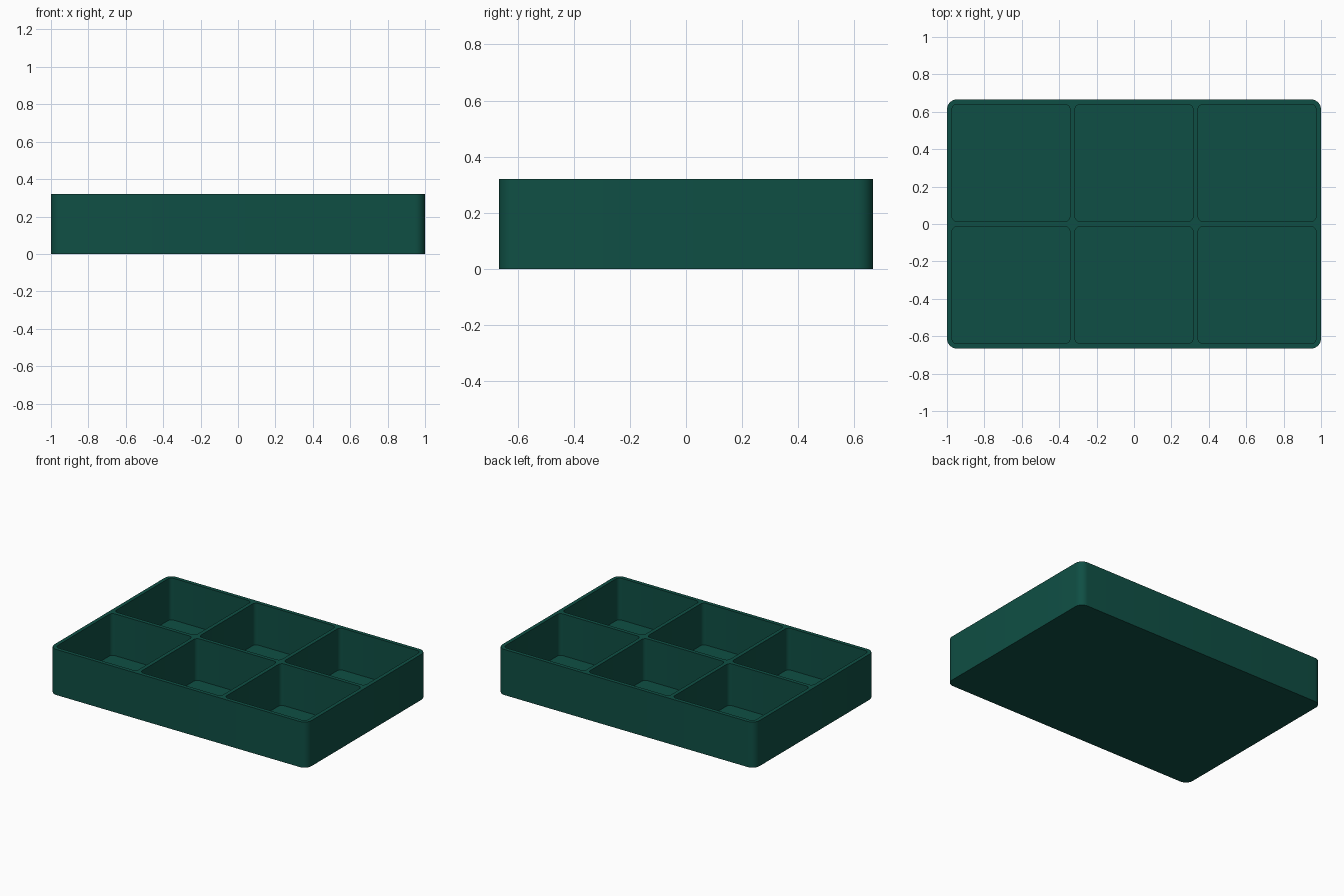
import bpy, bmesh, math

if "Cube" in bpy.data.objects:
    bpy.data.objects.remove(bpy.data.objects["Cube"])

W, D, H = 2.0, 1.333, 0.32      # outer size
T = 0.0267                      # wall, divider and floor thickness
COLS, ROWS = 3, 2
SEG = 8                         # segments per rounded corner


def rounded_loop(bm, cx, cy, w, d, r, z):
    """Counter-clockwise ring of vertices around a rounded rectangle."""
    ring = []
    for i, (sx, sy) in enumerate([(1, 1), (-1, 1), (-1, -1), (1, -1)]):
        for k in range(SEG + 1):
            a = math.pi / 2 * (i + k / SEG)
            ring.append(bm.verts.new((cx + sx * (w / 2 - r) + r * math.cos(a),
                                      cy + sy * (d / 2 - r) + r * math.sin(a), z)))
    return ring


def bridge(bm, low, high):
    n = len(low)
    for i in range(n):
        j = (i + 1) % n
        bm.faces.new((low[i], low[j], high[j], high[i]))


bm = bmesh.new()

# Outer shell and underside
bottom = rounded_loop(bm, 0, 0, W, D, 0.055, 0)
rim = rounded_loop(bm, 0, 0, W, D, 0.055, H)
bridge(bm, bottom, rim)
bm.faces.new(bottom[::-1])

# Six compartments, each with walls and a floor
pw = (W - (COLS + 1) * T) / COLS
pd = (D - (ROWS + 1) * T) / ROWS
rings = [rim]
for c in range(COLS):
    for r in range(ROWS):
        x = (c - (COLS - 1) / 2) * (pw + T)
        y = (r - (ROWS - 1) / 2) * (pd + T)
        floor = rounded_loop(bm, x, y, pw, pd, 0.028, T)
        lip = rounded_loop(bm, x, y, pw, pd, 0.028, H)
        bridge(bm, lip, floor)
        bm.faces.new(floor)
        rings.append(lip)

# Flat top surface joining the rim and the dividers
edges = [bm.edges.get((ring[i - 1], ring[i])) for ring in rings for i in range(len(ring))]
bmesh.ops.triangle_fill(bm, edges=edges, use_beauty=True, normal=(0, 0, 1))
bmesh.ops.recalc_face_normals(bm, faces=bm.faces)

mesh = bpy.data.meshes.new("divided_tray")
bm.to_mesh(mesh)
bm.free()
tray = bpy.data.objects.new("divided_tray", mesh)
bpy.context.collection.objects.link(tray)

# Single dark green colour
green = bpy.data.materials.new("dark_green")
green.diffuse_color = (0.0048, 0.078, 0.058, 1)
green.use_nodes = True
green.node_tree.nodes["Principled BSDF"].inputs["Base Color"].default_value = green.diffuse_color
mesh.materials.append(green)

# Smooth corners, crisp edges
bpy.context.view_layer.objects.active = tray
tray.select_set(True)
bpy.ops.object.shade_smooth_by_angle(angle=math.radians(30))
